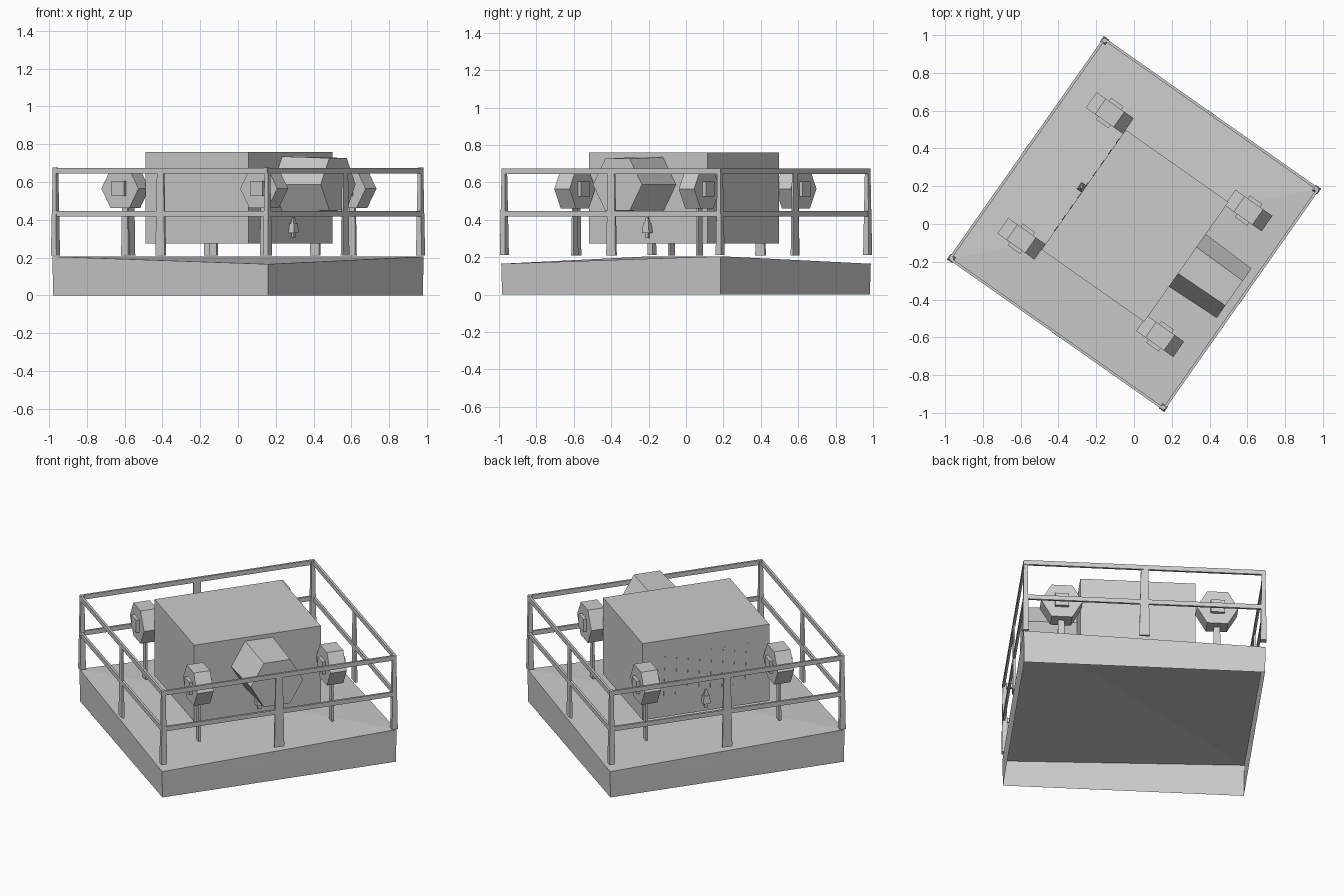
import bpy, bmesh, math
from mathutils import Matrix, Vector

if "Cube" in bpy.data.objects:
    bpy.data.objects.remove(bpy.data.objects["Cube"])

TURN = Matrix.Rotation(math.radians(-35.1), 4, 'Z')   # whole model is turned on the ground
HU, HV = 0.698, 0.717                                   # half sizes of the platform


def finish(name, bm, closed=True):
    if closed:
        bmesh.ops.recalc_face_normals(bm, faces=bm.faces)
    bm.transform(TURN)
    me = bpy.data.meshes.new(name)
    bm.to_mesh(me)
    bm.free()
    ob = bpy.data.objects.new(name, me)
    bpy.context.collection.objects.link(ob)
    return ob


def box(name, c, s, taper=1.0):
    """Box with centre c and size s; the top is scaled by taper."""
    bm = bmesh.new()
    bmesh.ops.create_cube(bm, size=1)
    for v in bm.verts:
        k = taper if v.co.z > 0 else 1
        v.co = Vector((c[0] + v.co.x * s[0] * k, c[1] + v.co.y * s[1] * k, c[2] + v.co.z * s[2]))
    return finish(name, bm)


def drum(name, c, axis, r1, r2, depth, sides=6):
    """Faceted drum along the X or Y axis with corners pointing sideways."""
    bm = bmesh.new()
    bmesh.ops.create_cone(bm, cap_ends=True, segments=sides, radius1=r1, radius2=r2, depth=depth)
    if max(abs(v.co.x) for v in bm.verts) < 0.95 * r1:
        bm.transform(Matrix.Rotation(math.pi / sides, 4, 'Z'))
    for v in bm.verts:
        a, b, d = v.co
        v.co = Vector(c) + (Vector((d, a, b)) if axis == 'X' else Vector((a, d, b)))
    return finish(name, bm)


# Platform: deck with a ridge between two opposite corners and a skirt, open below
bm = bmesh.new()
corners = [(-HU, HV, 0.165), (HU, HV, 0.205), (HU, -HV, 0.165), (-HU, -HV, 0.205)]
low = [bm.verts.new((x * 0.995, y * 0.995, 0)) for x, y, z in corners]
top = [bm.verts.new(p) for p in corners]
for i in range(4):
    j = (i + 1) % 4
    bm.faces.new((low[j], low[i], top[j]))
    bm.faces.new((low[i], top[i], top[j]))
bm.faces.new((top[3], top[1], top[0]))
bm.faces.new((top[3], top[2], top[1]))
bmesh.ops.recalc_face_normals(bm, faces=bm.faces)
finish("platform", bm, closed=False)

# Machine cabinet
box("cabinet", (0.01, -0.005, 0.517), (0.665, 0.775, 0.485))

# Railing: corner posts, middle posts and two rails per side
for su in (-1, 1):
    for sv in (-1, 1):
        box("corner_post", (su * (HU - 0.012), sv * (HV - 0.012), 0.443), (0.035, 0.035, 0.465), 0.6)
for s in (-1, 1):
    box("middle_post", (s * (HU - 0.005), 0, 0.437), (0.014, 0.06, 0.455), 0.7)
    box("middle_post", (0, s * (HV - 0.005), 0.437), (0.06, 0.014, 0.455), 0.7)
    for z in (0.66, 0.432):
        box("side_rail", (s * (HU - 0.006), 0, z), (0.014, 2 * HV - 0.01, 0.028))
        box("end_rail", (0, s * (HV - 0.006), z), (2 * HU - 0.01, 0.014, 0.028))

# Four drums on stands beside the cabinet
for u in (-0.443, 0.455):
    for v in (-0.407, 0.407):
        c = (u, v, 0.565)
        drum("small_drum", c, 'Y', 0.12, 0.12, 0.10)
        box("drum_hub", c, (0.08, 0.14, 0.08))
        box("drum_stand", (u, v, 0.345), (0.045, 0.015, 0.27), 0.8)

# Large faceted drum on one side of the cabinet
drum("large_drum", (0.492, 0.005, 0.588), 'X', 0.17, 0.16, 0.305)

# Small hanging fittings on both sides
for u in (-0.338, 0.36):
    box("fitting_body", (u, 0.0, 0.355), (0.035, 0.045, 0.05), 0.8)
    box("fitting_top", (u, 0.0, 0.395), (0.02, 0.03, 0.04), 0.4)
    box("fitting_tip", (u, 0.0, 0.318), (0.012, 0.02, 0.03))

# Row of vent slats
for i in range(9):
    box("vent_slat", (-0.322, 0.31 - i * 0.071, 0.535), (0.008, 0.03, 0.25), 0.3)
